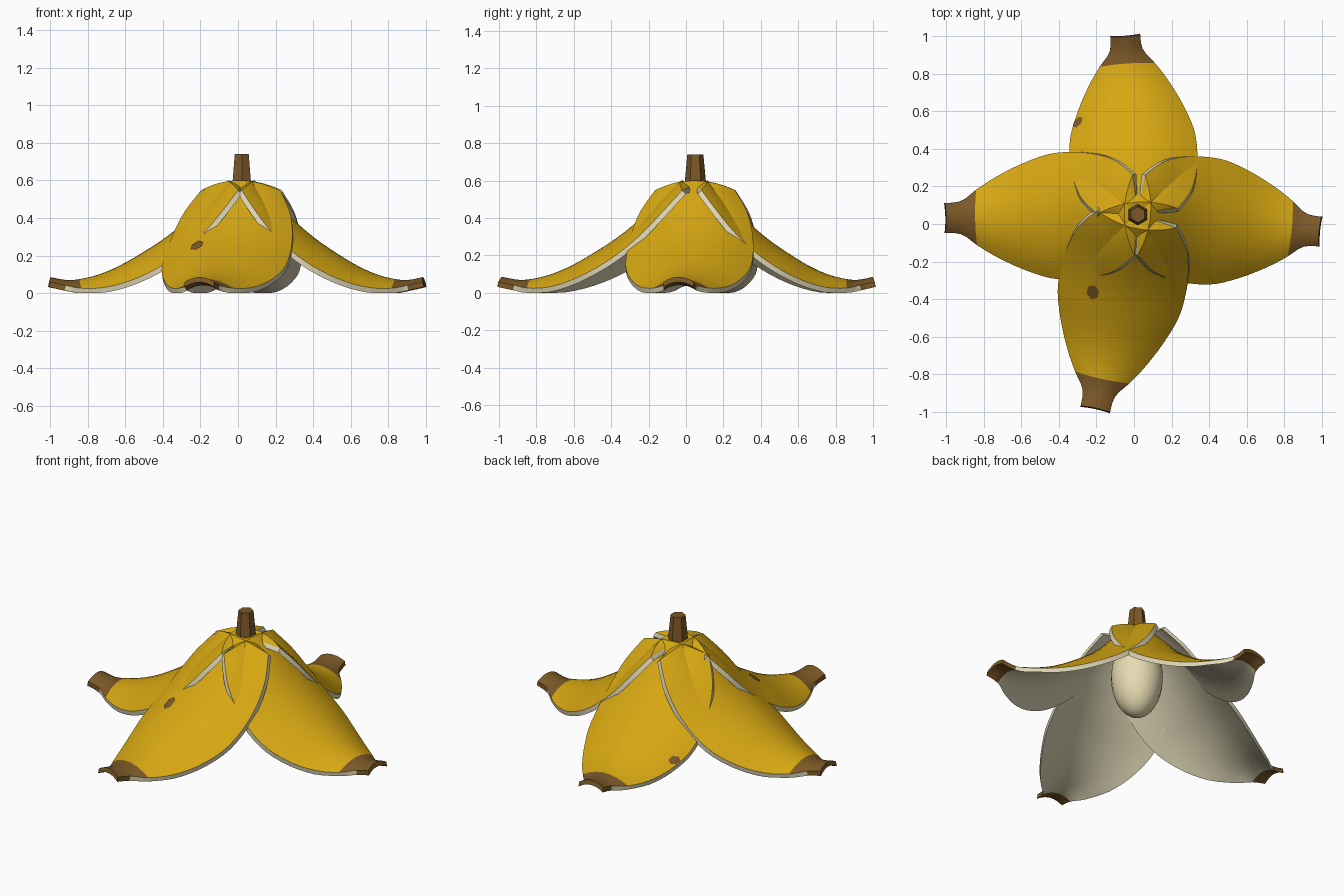
import bpy, bmesh, math
from mathutils import Vector

if "Cube" in bpy.data.objects:
    bpy.data.objects.remove(bpy.data.objects["Cube"])

CX, CY = 0.02, 0.05          # axis of the stem


def material(name, rgb):
    m = bpy.data.materials.new(name)
    m.diffuse_color = (*rgb, 1)
    m.use_nodes = True
    m.node_tree.nodes["Principled BSDF"].inputs["Base Color"].default_value = m.diffuse_color
    return m


YELLOW = material("peel_yellow", (0.68, 0.39, 0.006))
CREAM = material("inner_cream", (0.74, 0.68, 0.47))
BROWN = material("tip_brown", (0.20, 0.098, 0.020))
FRUIT = material("fruit_cream", (0.80, 0.71, 0.45))

# Flap profile: distance from axis, height, half width
CONTROL = [(.07, .600, .215), (.17, .505, .285), (.28, .395, .325), (.40, .295, .340),
           (.52, .215, .330), (.64, .145, .283), (.75, .098, .220), (.85, .074, .148),
           (.92, .070, .088), (1.0, .085, .080)]
COLS, THICK, ARCH = 14, 0.028, 0.33


def smooth_rows(pts, n=3):
    """Catmull-Rom through the control rows, preceded by the narrow root row."""
    p = [Vector(q) for q in pts]
    rows = [Vector((0, .585, .03))]
    for i in range(len(p) - 1):
        a, b, c, d = p[max(i - 1, 0)], p[i], p[i + 1], p[min(i + 2, len(p) - 1)]
        for k in range(n):
            u = k / n
            rows.append(.5 * (2 * b + (c - a) * u + (2 * a - 5 * b + 4 * c - d) * u * u
                              + (3 * b - a - 3 * c + d) * u ** 3))
    return rows + [p[-1]]


ROWS = smooth_rows(CONTROL)
NORMALS = [(0, 1)]
for i in range(1, len(ROWS)):
    t = ROWS[min(i + 1, len(ROWS) - 1)] - ROWS[max(i - 1, 1)]
    length = math.hypot(t.x, t.y)
    NORMALS.append((-t.y / length, t.x / length))


def surface(row, t, angle, scale, off=0.0):
    """Point on an arched flap; row may be fractional, t runs -1..1 across."""
    i = min(int(row), len(ROWS) - 2)
    f = row - i
    r, z, w = ROWS[i].lerp(ROWS[i + 1], f)
    nr, nz = Vector(NORMALS[i]).lerp(Vector(NORMALS[i + 1]), f)
    drop = off - ARCH * w * t * t
    r, z, lat = r * scale + nr * drop, z + nz * drop, w * t
    c, s = math.cos(angle), math.sin(angle)
    return Vector((CX + c * r - s * lat, CY + s * r + c * lat, max(z, 0)))


def row_at(r):
    for i in range(len(ROWS) - 1):
        if ROWS[i].x <= r <= ROWS[i + 1].x:
            return i + (r - ROWS[i].x) / (ROWS[i + 1].x - ROWS[i].x)


def finish(name, bm, mats, sharp=35):
    bmesh.ops.recalc_face_normals(bm, faces=bm.faces)
    for f in bm.faces:
        f.smooth = True
    for e in bm.edges:
        e.smooth = len(e.link_faces) == 2 and e.calc_face_angle(0) < math.radians(sharp)
    me = bpy.data.meshes.new(name)
    bm.to_mesh(me)
    bm.free()
    for m in mats:
        me.materials.append(m)
    ob = bpy.data.objects.new(name, me)
    bpy.context.collection.objects.link(ob)
    return ob


def flap(name, angle, scale):
    bm = bmesh.new()
    n = len(ROWS)
    grid = [[[bm.verts.new(surface(i, 2 * j / COLS - 1, angle, scale, off))
              for j in range(COLS + 1)] for i in range(n)] for off in (0, -THICK)]
    top, low = grid

    def face(verts, mat):
        bm.faces.new(verts).material_index = mat

    for i in range(n - 1):
        r = (ROWS[i].x + ROWS[i + 1].x) / 2
        outer = 2 if r > .85 else 0          # brown end outside
        inner = 2 if r > .92 else 1          # brown neck all round
        for j in range(COLS):
            face((top[i][j], top[i + 1][j], top[i + 1][j + 1], top[i][j + 1]), outer)
            face((low[i][j], low[i][j + 1], low[i + 1][j + 1], low[i + 1][j]), inner)
        for j in (0, COLS):
            face((top[i][j], low[i][j], low[i + 1][j], top[i + 1][j]), inner)
    for i, mat in ((0, 1), (n - 1, 2)):
        for j in range(COLS):
            face((top[i][j], top[i][j + 1], low[i][j + 1], low[i][j]), mat)
    finish(name, bm, [YELLOW, CREAM, BROWN])


def spot(name, angle, scale, r, t, size):
    """Thin hexagonal bruise lying on a flap."""
    bm = bmesh.new()
    w = ROWS[round(row_at(r))].z
    rim = []
    for k in range(6):
        a = k * math.pi / 3
        rim.append(bm.verts.new(surface(row_at(r + size * math.cos(a)),
                                        min(t + size * math.sin(a) / w, 1), angle, scale, .005)))
    mid = bm.verts.new(surface(row_at(r), t, angle, scale, .006))
    for k in range(6):
        bm.faces.new((mid, rim[k], rim[(k + 1) % 6]))
    finish(name, bm, [BROWN])


# Four peel flaps: direction in degrees and length
FLAPS = {"right_flap": (-5.3, .97), "back_flap": (94, .95),
         "left_flap": (181, 1.02), "front_flap": (-102.3, 1.055)}
for name, (deg, scale) in FLAPS.items():
    flap(name, math.radians(deg), scale)

# Bruises on the front and back flaps
spot("front_spot", math.radians(-102.3), 1.055, .44, -.43, .036)
spot("back_spot", math.radians(94), .95, .585, .93, .027)

# Six-sided tapered stem
bm = bmesh.new()
rings = [[bm.verts.new((CX + rad * math.sin(k * math.pi / 3), CY + rad * math.cos(k * math.pi / 3), z))
          for k in range(6)] for rad, z in ((.059, .565), (.043, .74))]
for k in range(6):
    m = (k + 1) % 6
    bm.faces.new((rings[0][k], rings[0][m], rings[1][m], rings[1][k]))
for ring in rings:
    bm.faces.new(ring)
finish("stem", bm, [BROWN])

# Leftover fruit inside the peel
bm = bmesh.new()
bmesh.ops.create_uvsphere(bm, u_segments=24, v_segments=16, radius=1)
for v in bm.verts:
    v.co = (CX + v.co.x * .147, CY + v.co.y * .147, .30 + v.co.z * .25)
finish("fruit_core", bm, [FRUIT])
